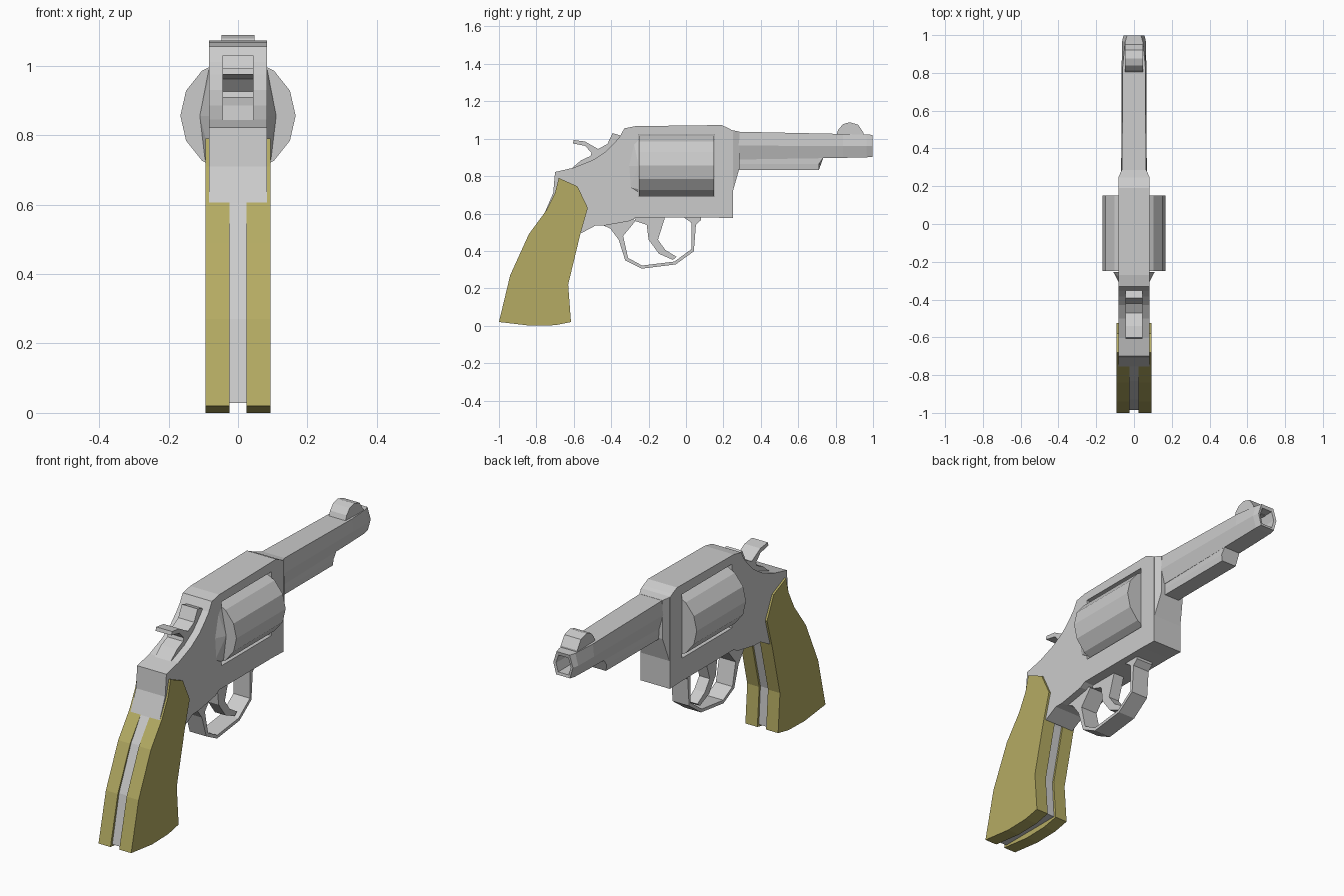
import bpy, bmesh
from math import cos, sin, tau

if "Cube" in bpy.data.objects:
    bpy.data.objects.remove(bpy.data.objects["Cube"])

def finish(bm, name, mat=None, mirror=False):
    bmesh.ops.recalc_face_normals(bm, faces=bm.faces[:])
    me = bpy.data.meshes.new(name)
    bm.to_mesh(me)
    bm.free()
    ob = bpy.data.objects.new(name, me)
    bpy.context.collection.objects.link(ob)
    if mat:
        me.materials.append(mat)
    if mirror:
        m = ob.modifiers.new("Mirror", 'MIRROR')
        m.use_mirror_merge = False
    return ob

def extrude(name, profile, x0, x1, **kw):
    """Side profile of (y, z) points, extruded along x."""
    bm = bmesh.new()
    face = bm.faces.new([bm.verts.new((x0, y, z)) for y, z in profile])
    new = bmesh.ops.extrude_face_region(bm, geom=[face])["geom"]
    bmesh.ops.translate(bm, vec=(x1 - x0, 0, 0),
                        verts=[v for v in new if isinstance(v, bmesh.types.BMVert)])
    # the start face is kept only as a cap
    if not face.is_valid:
        bm.faces.new([v for v in bm.verts if abs(v.co.x - x0) < 1e-6])
    return finish(bm, name, **kw)

def loft(name, rings):
    """Skin a list of equal-length point rings and cap both ends."""
    bm = bmesh.new()
    vs = [[bm.verts.new(p) for p in r] for r in rings]
    n = len(vs[0])
    for a, b in zip(vs, vs[1:]):
        for i in range(n):
            j = (i + 1) % n
            bm.faces.new((a[i], a[j], b[j], b[i]))
    bm.faces.new(vs[0])
    bm.faces.new(vs[-1])
    return finish(bm, name)

def hull(name, pts, **kw):
    bm = bmesh.new()
    for p in pts:
        bm.verts.new(p)
    bmesh.ops.convex_hull(bm, input=bm.verts[:])
    return finish(bm, name, **kw)

wood = bpy.data.materials.new("grip_wood")
wood.diffuse_color = (0.46, 0.41, 0.125, 1)
wood.use_nodes = True
wood.node_tree.nodes["Principled BSDF"].inputs["Base Color"].default_value = wood.diffuse_color

# Frame with a window for the cylinder
frame = extrude("frame", [
    (-.70, .822), (-.60, .845), (-.50, .885), (-.43, .93), (-.385, .975), (-.355, 1.01),
    (-.33, 1.055), (-.27, 1.067), (.19, 1.073), (.23, 1.055), (.25, 1.043), (.25, .575),
    (.16, .578), (-.27, .578), (-.30, .56), (-.44, .535), (-.485, .535), (-.56, .495),
    (-.60, .605), (-.755, .605), (-.71, .71)], -.083, .083)
cutter = extrude("window_cutter", [(-.253, .695), (.153, .695), (.153, 1.023), (-.253, 1.023)], -.3, .3)
cutter.hide_render = True
cutter.hide_viewport = True
cut = frame.modifiers.new("Window", 'BOOLEAN')
cut.operation = 'DIFFERENCE'
cut.solver = 'EXACT'
cut.object = cutter

# Recoil shields behind the cylinder
hull("recoil_shield", [(.08, -.253, .71), (.095, -.253, .73), (.11, -.253, .855), (.08, -.253, 1.01),
                       (.08, -.30, .74), (.08, -.31, .855), (.08, -.28, .98)], mirror=True)

# Neck between frame and barrel
hull("frame_neck", [(s * w, y, z) for s in (-1, 1) for w, y, z in
                    ((.083, .245, .70), (.083, .245, 1.046), (.066, .285, .84), (.066, .285, 1.038))])

# Cylinder, 14 sides
loft("cylinder", [[(.166 * cos(tau * i / 14), y, .856 + .166 * sin(tau * i / 14)) for i in range(14)]
                  for y in (-.25, .15)])

# Barrel: flat-topped, turning hexagonal at the muzzle, with an open bore
def section(y, s, top_w, bottom, top):
    c = (bottom + top) / 2
    pts = [(top_w, top), (.068, c), (.048, bottom), (-.048, bottom), (-.068, c), (-.062, top)]
    pts[5] = (-top_w, top)
    return [(x * s, y, c + (z - c) * s) for x, z in pts]

loft("barrel", [section(.24, 1, .064, .888, 1.038), section(.84, .96, .062, .895, 1.028),
                section(.965, .93, .05, .896, 1.026), section(.998, .82, .045, .89, 1.034),
                section(.995, .62, .045, .89, 1.03), section(.86, .58, .045, .89, 1.03)])

# Ejector rod housing under the barrel
loft("rod_housing", [[(.046, y1, .90), (.046, y0, .864), (.042, y0, .832),
                      (-.042, y0, .832), (-.046, y0, .864), (-.046, y1, .90)]
                     for y0, y1 in ((.26, .26), (.71, .735))])

# Front sight
extrude("front_sight", [(.80, 1.01), (.815, 1.05), (.84, 1.078), (.875, 1.088), (.92, 1.075),
                        (.95, 1.03), (.95, 1.0)], -.047, .047)

# Hammer
extrude("hammer", [(-.61, .843), (-.56, .885), (-.51, .908), (-.505, .925), (-.54, .962), (-.605, .975),
                   (-.60, .993), (-.54, .985), (-.47, .945), (-.42, .972), (-.392, 1.03),
                   (-.345, 1.015), (-.37, .93), (-.48, .84)], -.045, .045)

# Trigger guard
extrude("trigger_guard", [
    (-.45, .54), (-.405, .52), (-.36, .46), (-.325, .35), (-.237, .305), (-.055, .328), (.042, .398),
    (.053, .54), (.08, .565), (.08, .585), (-.02, .585), (.03, .55), (.03, .41), (-.062, .343),
    (-.235, .322), (-.31, .363), (-.336, .48), (-.27, .56), (-.30, .585), (-.45, .585)], -.047, .047)

# Trigger
extrude("trigger", [(-.28, .585), (-.27, .56), (-.21, .54), (-.20, .46), (-.145, .385), (-.07, .352),
                    (-.05, .368), (-.11, .405), (-.15, .46), (-.115, .57), (-.115, .585)], -.03, .03)

# Grip strap between the panels
extrude("grip_strap", [(-.60, .65), (-.55, .55), (-.575, .49), (-.64, .22), (-.628, .028), (-.985, .028),
                       (-.93, .27), (-.832, .49), (-.745, .62)], -.026, .026)

# Wooden grip panels
extrude("grip_panel", [
    (-.68, .79), (-.58, .745), (-.525, .63), (-.565, .49), (-.63, .22), (-.615, .02), (-.70, .003),
    (-.83, 0), (-1.0, .02), (-.94, .27), (-.84, .49), (-.748, .615), (-.70, .71)],
    .025, .093, mat=wood, mirror=True)
